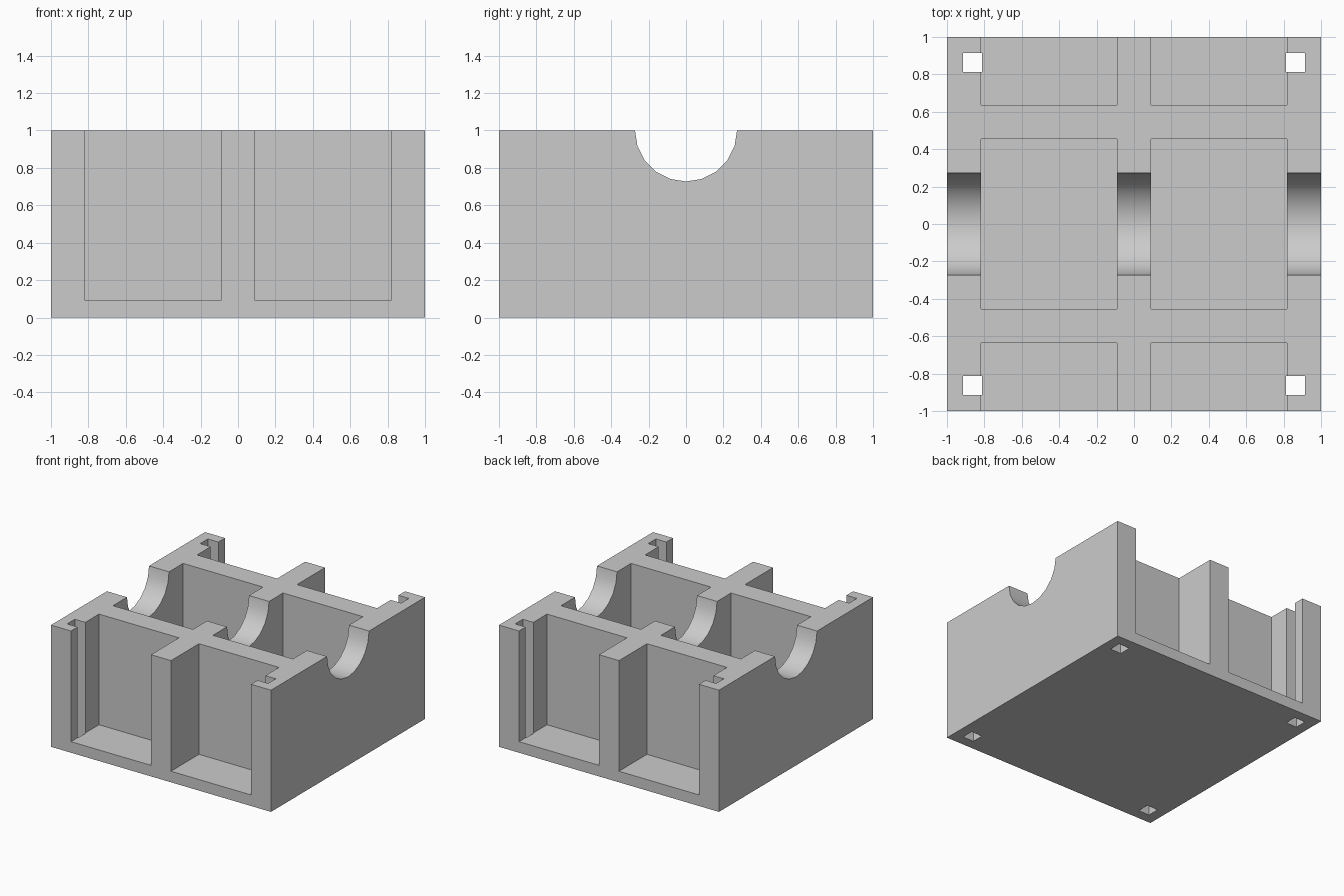
import bpy
import bmesh
from math import sin, cos, pi

default = bpy.data.objects.get("Cube")
if default:
    bpy.data.objects.remove(default, do_unlink=True)

U = 1 / 11                # wall module: the block is 22 modules wide
RADIUS = 3 * U            # shaft saddle radius
HOLE = 0.05               # half width of a corner hole


def link(name, bm):
    bmesh.ops.recalc_face_normals(bm, faces=bm.faces)
    mesh = bpy.data.meshes.new(name)
    bm.to_mesh(mesh)
    bm.free()
    obj = bpy.data.objects.new(name, mesh)
    bpy.context.collection.objects.link(obj)
    return obj


def box(name, x, y, z):
    """Box from (low, high) ranges on each axis."""
    bm = bmesh.new()
    bmesh.ops.create_cube(bm, size=1)
    for v in bm.verts:
        v.co = [r[0] if c < 0 else r[1] for c, r in zip(v.co, (x, y, z))]
    return link(name, bm)


def saddle_cutter():
    """Half-round channel along x, open at the top."""
    arc = [(-RADIUS * cos(pi * i / 10), 1 - RADIUS * sin(pi * i / 10))
           for i in range(11)]
    profile = [(-RADIUS, 1.2)] + arc + [(RADIUS, 1.2)]
    bm = bmesh.new()
    face = bm.faces.new([bm.verts.new((-1.2, y, z)) for y, z in profile])
    new = bmesh.ops.extrude_face_region(bm, geom=[face])["geom"]
    bmesh.ops.translate(bm, vec=(2.4, 0, 0),
                        verts=[g for g in new if isinstance(g, bmesh.types.BMVert)])
    return link("saddle_cutter", bm)


# Solid block
block = box("divided_holder", (-1, 1), (-1, 1), (0, 1))
grey = bpy.data.materials.new("light_grey")
grey.use_nodes = True
colour = (0.6, 0.6, 0.6, 1)
grey.diffuse_color = colour
grey.node_tree.nodes["Principled BSDF"].inputs["Base Color"].default_value = colour
block.data.materials.append(grey)

# Pockets: two closed in the middle, two open at the front and two at the back
cutters = [saddle_cutter()]
for x in ((-9 * U, -U), (U, 9 * U)):
    for y in ((-1.2, -7 * U), (-5 * U, 5 * U), (7 * U, 1.2)):
        cutters.append(box("pocket_cutter", x, y, (U, 1.2)))

# Square through holes that break into the pocket sides
centre = 9.5 * U
for cx in (-centre, centre):
    for cy in (-centre, centre):
        cutters.append(box("hole_cutter", (cx - HOLE, cx + HOLE),
                           (cy - HOLE, cy + HOLE), (-0.2, 1.2)))

# Cut and discard the helpers
bpy.ops.object.select_all(action="DESELECT")
bpy.context.view_layer.objects.active = block
block.select_set(True)
for cutter in cutters:
    cutter.hide_render = True
    mod = block.modifiers.new("cut", "BOOLEAN")
    mod.operation = "DIFFERENCE"
    mod.solver = "EXACT"
    mod.object = cutter
    bpy.ops.object.modifier_apply(modifier=mod.name)
    bpy.data.objects.remove(cutter, do_unlink=True)

# Smooth saddles, crisp corners
bpy.ops.object.shade_smooth_by_angle()
